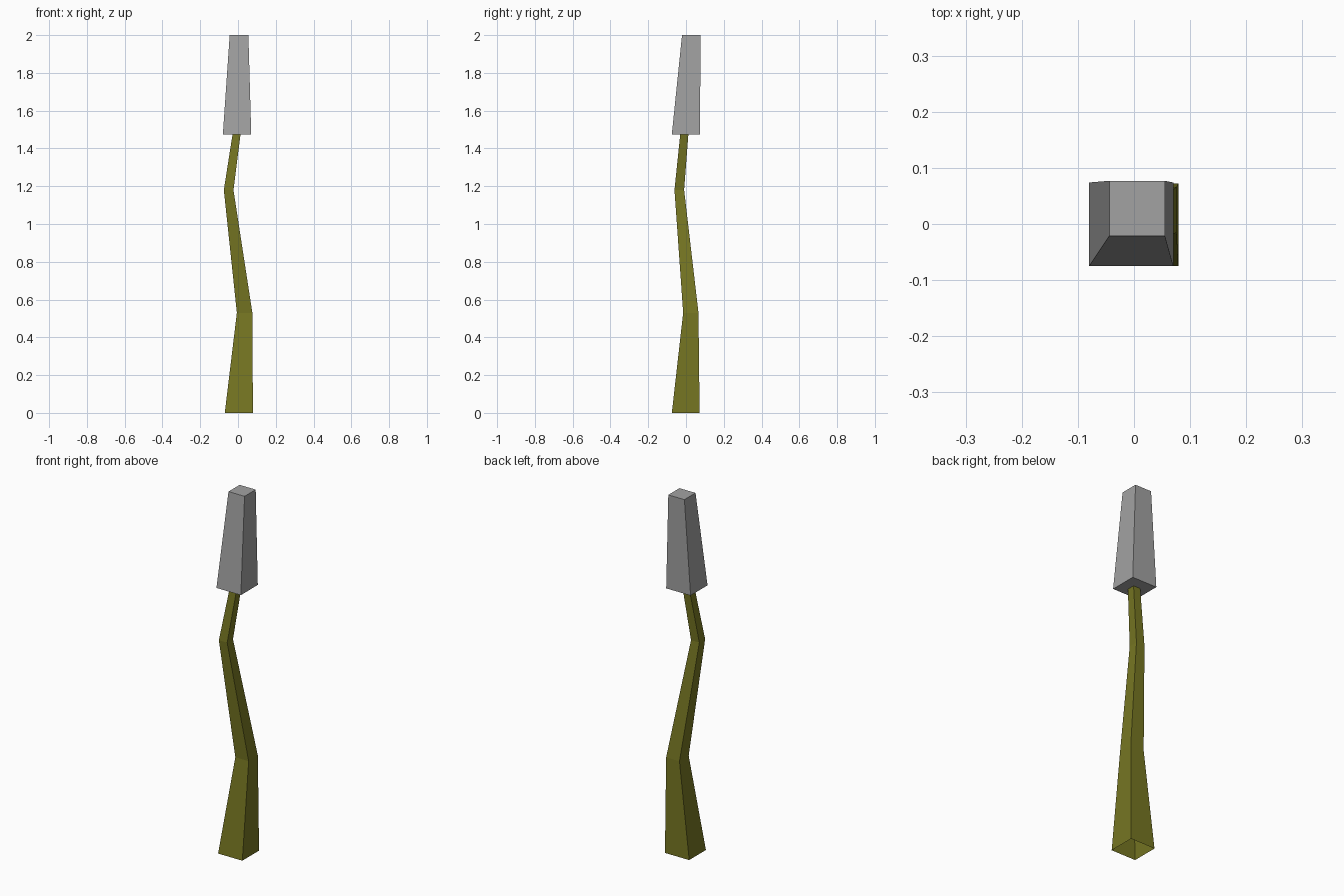
import bpy, bmesh

if "Cube" in bpy.data.objects:
    bpy.data.objects.remove(bpy.data.objects["Cube"])


def material(name, rgb):
    m = bpy.data.materials.new(name)
    m.diffuse_color = (*rgb, 1.0)
    m.use_nodes = True
    m.node_tree.nodes["Principled BSDF"].inputs["Base Color"].default_value = m.diffuse_color
    return m


def loft(name, sections, mat, cap_bottom, cap_top):
    """Skin a stack of rectangles: (z, x_min, x_max, y_min, y_max)."""
    bm = bmesh.new()
    rings = []
    for z, x0, x1, y0, y1 in sections:
        corners = ((x0, y0), (x1, y0), (x1, y1), (x0, y1))
        rings.append([bm.verts.new((x, y, z)) for x, y in corners])
    for low, high in zip(rings, rings[1:]):
        for i in range(4):
            j = (i + 1) % 4
            bm.faces.new((low[i], low[j], high[j], high[i]))
    if cap_bottom:
        bm.faces.new(rings[0][::-1])
    if cap_top:
        bm.faces.new(rings[-1])
    mesh = bpy.data.meshes.new(name)
    bm.to_mesh(mesh)
    bm.free()
    mesh.materials.append(mat)
    obj = bpy.data.objects.new(name, mesh)
    bpy.context.collection.objects.link(obj)
    return obj


olive = material("olive_green", (0.18, 0.18, 0.016))
grey = material("mid_grey", (0.36, 0.36, 0.36))

# Crooked stem, open at both ends
loft("stem", [
    (0.00, -0.070, 0.079, -0.075, 0.072),
    (0.53, -0.006, 0.076, -0.015, 0.066),
    (1.18, -0.075, -0.024, -0.061, -0.010),
    (1.48, -0.028, 0.014, -0.030, 0.013),
], olive, False, False)

# Closed tapered head
loft("head", [
    (1.475, -0.080, 0.070, -0.075, 0.074),
    (2.00, -0.044, 0.055, -0.021, 0.077),
], grey, True, True)
